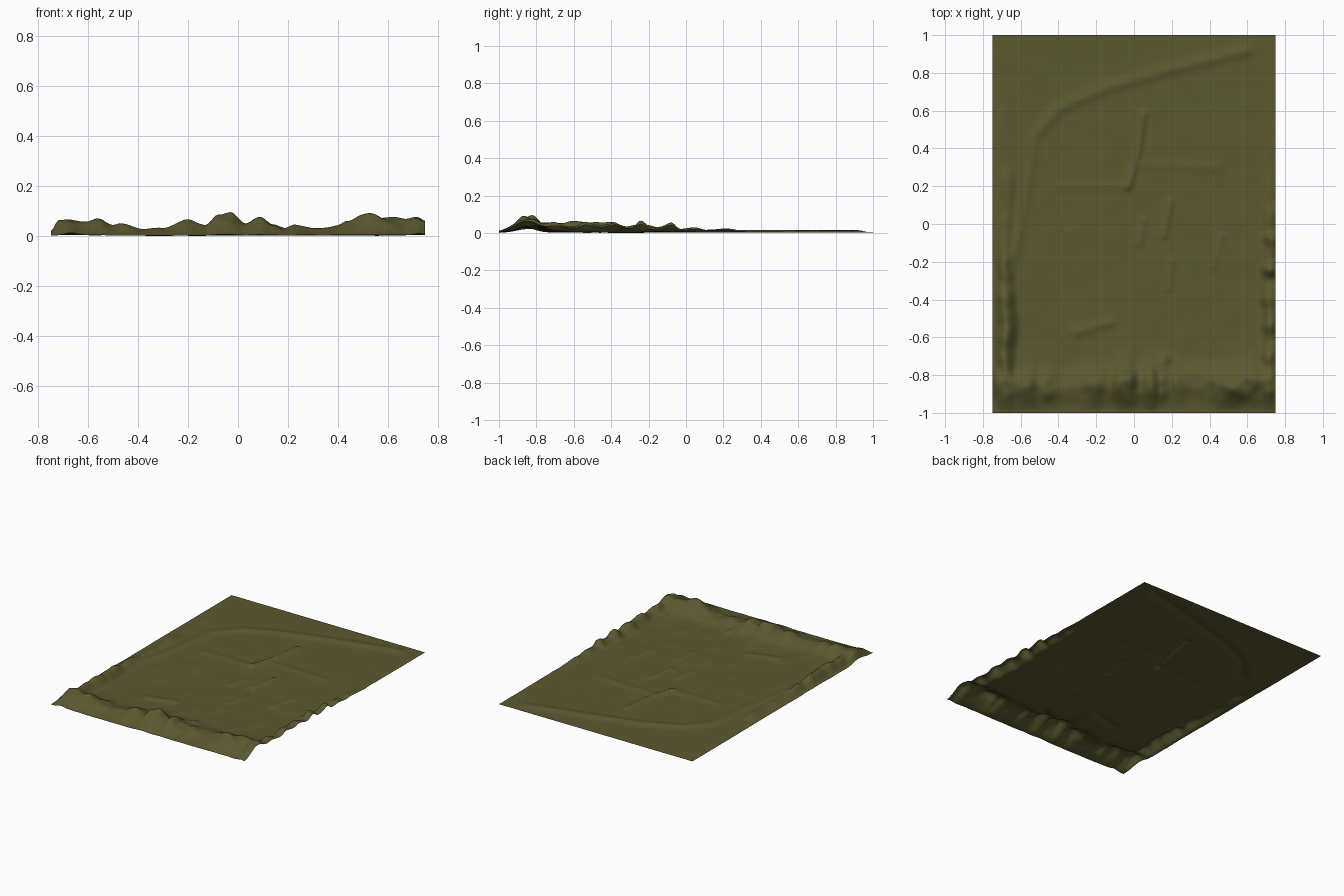
import bpy, bmesh, math
from mathutils import Vector, noise

if "Cube" in bpy.data.objects:
    bpy.data.objects.remove(bpy.data.objects["Cube"])

NX, NY = 150, 200


def lerp_profile(pts, v):
    """Piecewise interpolation through (position, height) points."""
    if v <= pts[0][0]:
        return pts[0][1]
    for (a, ha), (b, hb) in zip(pts, pts[1:]):
        if v <= b:
            t = (v - a) / (b - a)
            t = t * t * (3 - 2 * t)
            return ha + (hb - ha) * t
    return pts[-1][1]


def smooth(t):
    t = max(0.0, min(1.0, t))
    return t * t * (3 - 2 * t)


def n(x, y, s, seed=0.0):
    return noise.noise(Vector((x * s + seed, y * s - seed, seed * 1.7)))


# Ridge heights along the front edge, and along the two long sides
FRONT = [(-.75, .025), (-.72, .062), (-.55, .065), (-.5, .05), (-.47, .055), (-.38, .033),
         (-.3, .038), (-.2, .067), (-.13, .05), (-.08, .085), (-.03, .092), (.03, .057),
         (.09, .094), (.14, .055), (.19, .037), (.23, .053), (.3, .038), (.4, .05),
         (.44, .068), (.49, .09), (.6, .085), (.67, .07), (.71, .078), (.75, .065)]
RIGHT = [(-1, .02), (-.85, .06), (-.7, .06), (-.62, .045), (-.52, .06), (-.45, .045), (-.4, .058),
         (-.3, .035), (-.24, .062), (-.18, .033), (-.08, .055), (-.03, .026), (.05, .032),
         (.12, .02), (.18, .026), (.3, .012), (1, .004)]
LEFT = [(-1, .02), (-.9, .05), (-.7, .066), (-.4, .062), (-.3, .042), (-.22, .048),
        (-.1, .03), (.1, .024), (.2, .026), (.35, .014), (1, .004)]

# Folds lying on the flat middle: path points, height, width
FOLDS = [
    ([(-.67, -.3), (-.6, 0), (-.56, .25), (-.53, .46), (-.4, .61), (-.15, .72), (.2, .82), (.6, .92)], .011, .035),
    ([(.05, .58), (.02, .38), (-.03, .2)], .013, .022),
    ([(.05, .02), (.03, -.1)], .008, .022),
    ([(.19, .12), (.16, -.06)], .01, .022),
    ([(.2, -.2), (.18, -.34)], .008, .025),
    ([(-.3, -.57), (-.12, -.52)], .009, .03),
    ([(.05, .31), (.45, .3)], .005, .03),
    ([(-.4, .2), (-.05, .2)], .005, .03),
    ([(.42, -.22), (.46, -.07)], .006, .025),
    ([(.16, -.72), (.08, -.85)], .02, .035),
]


def fold_height(x, y):
    h = 0.0
    for path, amp, width in FOLDS:
        best = 9.0
        for (ax, ay), (bx, by) in zip(path, path[1:]):
            dx, dy = bx - ax, by - ay
            t = max(0, min(1, ((x - ax) * dx + (y - ay) * dy) / (dx * dx + dy * dy)))
            best = min(best, math.hypot(x - ax - t * dx, y - ay - t * dy))
        h += amp * math.exp(-(best / width) ** 2)
    return h


def height(x, y):
    calm = smooth((0.9 - y) / 1.5)
    base = .009 + fold_height(x, y) + calm * (.005 * n(x, y, 3, 4.2) + .004 * n(x, y, 8, 1.3))

    # front ridge: steep outer slope, softer inner slope
    crest = .155 + .03 * n(x, 0, 5, 2.1)
    t = y + 1
    if t < crest:
        f = lerp_profile(FRONT, x) * (.12 + .88 * smooth(t / crest))
    else:
        f = lerp_profile(FRONT, x) * (.75 * math.exp(-((t - crest) / .075) ** 2)
                                      + .25 * math.exp(-((t - crest) / .25) ** 2))
    # left ridge
    crest = .065 + .02 * n(0, y, 6, 7.7)
    t = x + .75
    k = smooth(t / crest) if t < crest else math.exp(-((t - crest) / .05) ** 2)
    side = lerp_profile(LEFT, y) * (.1 + .9 * k if t < crest else k)
    # right ridge, close to the cut edge
    crest = .025 + .015 * n(0, y, 7, 3.3)
    t = .75 - x
    k = .75 + .25 * smooth(t / crest) if t < crest else math.exp(-((t - crest) / .045) ** 2)
    side = max(side, lerp_profile(RIGHT, y) * k)

    # soft maximum of the ridges and the flat middle
    h = (f ** 4 + side ** 4 + max(base, .003) ** 4) ** .25
    h += .22 * max(f, side) * n(x, y, 16, 5.5)
    if y < -.97:
        h *= .8 + .2 * (y + 1) / .03
    return max(h, 0.0)


# Cloth sheet
mesh = bpy.data.meshes.new("blanket")
bm = bmesh.new()
bmesh.ops.create_grid(bm, x_segments=NX, y_segments=NY, size=1)
for v in bm.verts:
    v.co.x *= .75
    v.co.z = height(v.co.x, v.co.y)
low = min(v.co.z for v in bm.verts)
for v in bm.verts:
    v.co.z -= low
for f in bm.faces:
    f.smooth = True
bm.to_mesh(mesh)
bm.free()
blanket = bpy.data.objects.new("blanket", mesh)
bpy.context.collection.objects.link(blanket)

olive = bpy.data.materials.new("olive cloth")
olive.diffuse_color = (.105, .1, .03, 1)
olive.use_nodes = True
olive.node_tree.nodes["Principled BSDF"].inputs["Base Color"].default_value = olive.diffuse_color
mesh.materials.append(olive)
